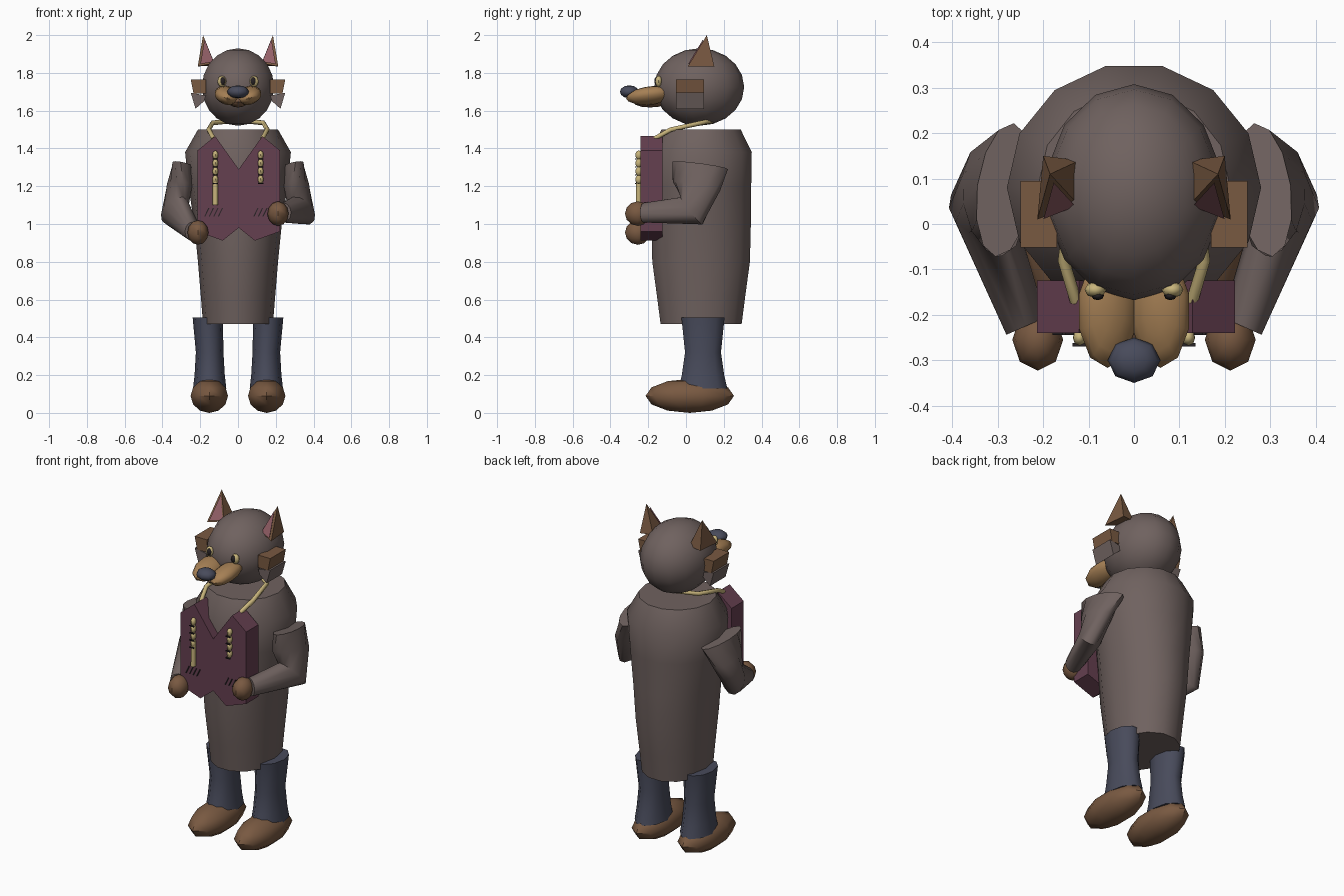
import bpy, bmesh, math
from mathutils import Vector, Matrix

cube = bpy.data.objects.get("Cube")
if cube:
    bpy.data.objects.remove(cube, do_unlink=True)


def material(name, rgb):
    m = bpy.data.materials.new(name)
    m.use_nodes = True
    m.diffuse_color = (*rgb, 1)
    m.node_tree.nodes["Principled BSDF"].inputs["Base Color"].default_value = (*rgb, 1)
    return m


FUR = material("grey_brown", (.16, .122, .115))
BROWN = material("brown", (.19, .10, .053))
TAN = material("tan", (.38, .215, .09))
PLUM = material("plum", (.13, .05, .08))
SLATE = material("slate_blue", (.065, .07, .105))
CREAM = material("cream", (.58, .46, .2))
PINK = material("pink", (.29, .115, .135))
DARK = material("near_black", (.02, .016, .018))


def finish(name, bm, mat, smooth=True):
    bmesh.ops.recalc_face_normals(bm, faces=bm.faces)
    me = bpy.data.meshes.new(name)
    bm.to_mesh(me)
    bm.free()
    me.materials.append(mat)
    ob = bpy.data.objects.new(name, me)
    bpy.context.collection.objects.link(ob)
    if smooth:
        bpy.ops.object.select_all(action='DESELECT')
        ob.select_set(True)
        bpy.context.view_layer.objects.active = ob
        bpy.ops.object.shade_smooth_by_angle(angle=math.radians(50))
    return ob


def ball(name, mat, center, radii, seg=12, rings=8, turn=(0, 0, 0)):
    bm = bmesh.new()
    bmesh.ops.create_uvsphere(bm, u_segments=seg, v_segments=rings, radius=1)
    mtx = Matrix.Translation(center)
    for axis, angle in zip("XYZ", turn):
        mtx = mtx @ Matrix.Rotation(angle, 4, axis)
    bm.transform(mtx @ Matrix.Diagonal((*radii, 1)))
    return finish(name, bm, mat)


def loft(name, mat, rings, seg):
    """Skin elliptical rings, each given as (centre, axis a, axis b)."""
    bm = bmesh.new()
    loops = []
    for c, a, b in rings:
        c, a, b = Vector(c), Vector(a), Vector(b)
        angles = [math.tau * i / seg for i in range(seg)]
        loops.append([bm.verts.new(c + a * math.cos(t) + b * math.sin(t)) for t in angles])
    for lo, hi in zip(loops, loops[1:]):
        for i in range(seg):
            j = (i + 1) % seg
            bm.faces.new((lo[i], lo[j], hi[j], hi[i]))
    bm.faces.new(loops[0])
    bm.faces.new(loops[-1])
    return finish(name, bm, mat)


def upright(x, y, z, rx, ry):
    return (x, y, z), (rx, 0, 0), (0, ry, 0)


def prism(name, mat, outline, y0, y1):
    """Extrude an x-z outline from y0 to y1."""
    bm = bmesh.new()
    face = bm.faces.new([bm.verts.new((x, y0, z)) for x, z in outline])
    out = bmesh.ops.extrude_face_region(bm, geom=[face])
    for v in out["geom"]:
        if isinstance(v, bmesh.types.BMVert):
            v.co.y = y1
    return finish(name, bm, mat, False)


def hull(name, mat, points):
    bm = bmesh.new()
    for p in points:
        bm.verts.new(p)
    bmesh.ops.convex_hull(bm, input=bm.verts)
    return finish(name, bm, mat, False)


# Long coat body
loft("coat", FUR, [upright(0, .08, z, rx, ry) for z, rx, ry in (
    (.47, .185, .22), (.62, .197, .24), (.8, .212, .265), (1.0, .232, .27),
    (1.2, .262, .272), (1.38, .28, .275), (1.5, .212, .215))], 14)

# Head, muzzle and nose
ball("head", FUR, (0, .07, 1.725), (.196, .238, .205), 14, 10)
ball("nose", SLATE, (0, -.3, 1.7), (.058, .05, .034), 8, 6)
ball("lower_jaw", BROWN, (0, -.19, 1.645), (.05, .09, .028), 8, 6)

# Waistcoat slab with a V neck and pointed hem
half = [(.125, 1.465), (.218, 1.39), (.218, .96), (.085, .912)]
outline = [(0, 1.29)] + half + [(0, .98)] + [(-x, z) for x, z in reversed(half)]
prism("waistcoat", PLUM, [(x + .004, z) for x, z in outline], -.24, -.125)

# Cord round the neck
cord = bpy.data.curves.new("neck_cord", 'CURVE')
cord.dimensions = '3D'
cord.bevel_depth = .013
cord.bevel_resolution = 1
cord.use_fill_caps = True
side_path = [(.128, -.17, 1.45), (.155, -.08, 1.5), (.135, .08, 1.535)]
path = side_path + [(0, .16, 1.55)] + [(-x, y, z) for x, y, z in reversed(side_path)]
spline = cord.splines.new('POLY')
spline.points.add(len(path) - 1)
for point, co in zip(spline.points, path):
    point.co = (*co, 1)
cord.materials.append(CREAM)
bpy.context.collection.objects.link(bpy.data.objects.new("neck_cord", cord))

for side, s in (("left", 1), ("right", -1)):
    # Muzzle lobes and eyes
    ball(side + "_muzzle", TAN, (s * .058, -.19, 1.68), (.069, .128, .046), 10, 8,
         (.12, -s * .3, 0))
    ball(side + "_eye", CREAM, (s * .085, -.145, 1.755), (.024, .018, .03), 8, 6)
    ball(side + "_pupil", DARK, (s * .08, -.158, 1.757), (.014, .01, .021), 8, 6)

    # Pointed ears with pink fronts
    tip = Vector((s * .185, .11, 2.0))
    corners = [Vector((s * x, y, z)) for x, y, z in (
        (.213, .01, 1.835), (.125, .045, 1.85), (.12, .14, 1.84), (.2, .15, 1.835))]
    hull(side + "_ear", BROWN, corners + [tip])
    a, b = corners[:2]
    mid = (a + b + tip) / 3
    front = [mid.lerp(p, .8) + Vector((-s * .006, -.008, 0)) for p in (a, b, tip)]
    hull(side + "_inner_ear", PINK, front + [mid + Vector((0, .02, 0))])

    # Cheek tufts
    prism(side + "_cheek_tuft_upper", BROWN,
          [(s * .17, 1.765), (s * .25, 1.765), (s * .235, 1.69), (s * .17, 1.69)], -.052, .095)
    prism(side + "_cheek_tuft_lower", FUR,
          [(s * .17, 1.68), (s * .25, 1.695), (s * .225, 1.61), (s * .18, 1.65)], -.052, .095)

    # Bent sleeves; the right hand hangs lower
    hand_z = 1.055 if s > 0 else .955
    wrist_z = hand_z + .005
    rings = [((.285, .075, 1.31), (-.02, .147, -.02), (.06, .01, .01)),
             ((.31, .055, 1.2), (.02, .125, -.025), (.066, -.01, .012)),
             ((.335, .03, 1.07), (.045, .054, -.072), (.058, -.025, .017)),
             ((.238, -.225, wrist_z), (0, 0, -.052), (.043, -.019, 0))]
    flip = Matrix.Diagonal((s, 1, 1))
    loft(side + "_sleeve", FUR, [[flip @ Vector(v) for v in r] for r in rings], 12)
    ball(side + "_hand", BROWN, (s * .212, -.255, hand_z), (.056, .068, .065), 8, 6)

    # Trouser legs and shoes
    loft(side + "_trouser_leg", SLATE, [upright(s * x, .09, z, rx, ry) for x, z, rx, ry in (
        (.15, .13, .088, .135), (.15, .2, .08, .118), (.15, .32, .073, .1),
        (.16, .505, .08, .12))], 10)
    ball(side + "_shoe", BROWN, (s * .152, .02, .09), (.104, .234, .09), 10, 6)

    # Beads with dark ties down each front panel
    for i in range(4):
        z = 1.365 - i * .043
        ball(side + "_bead", CREAM, (s * .12, -.25, z), (.015, .018, .024), 8, 6)
        prism(side + "_bead_tie", DARK, [(s * .105, z - .018), (s * .135, z - .018),
              (s * .135, z - .023), (s * .105, z - .023)], -.27, -.262)

    # Slanted stitches at each pocket
    for i in range(4):
        x = s * .13 + (i - 1.5) * .024
        prism(side + "_pocket_stitch", DARK, [(x - .013, 1.04), (x - .007, 1.04),
              (x + .015, 1.085), (x + .009, 1.085)], -.245, -.238)

# Long pendant strip under the right beads
loft("pendant_strip", CREAM, [upright(-.12, -.25, 1.1, .014, .016),
                              upright(-.12, -.25, 1.25, .014, .014)], 8)
